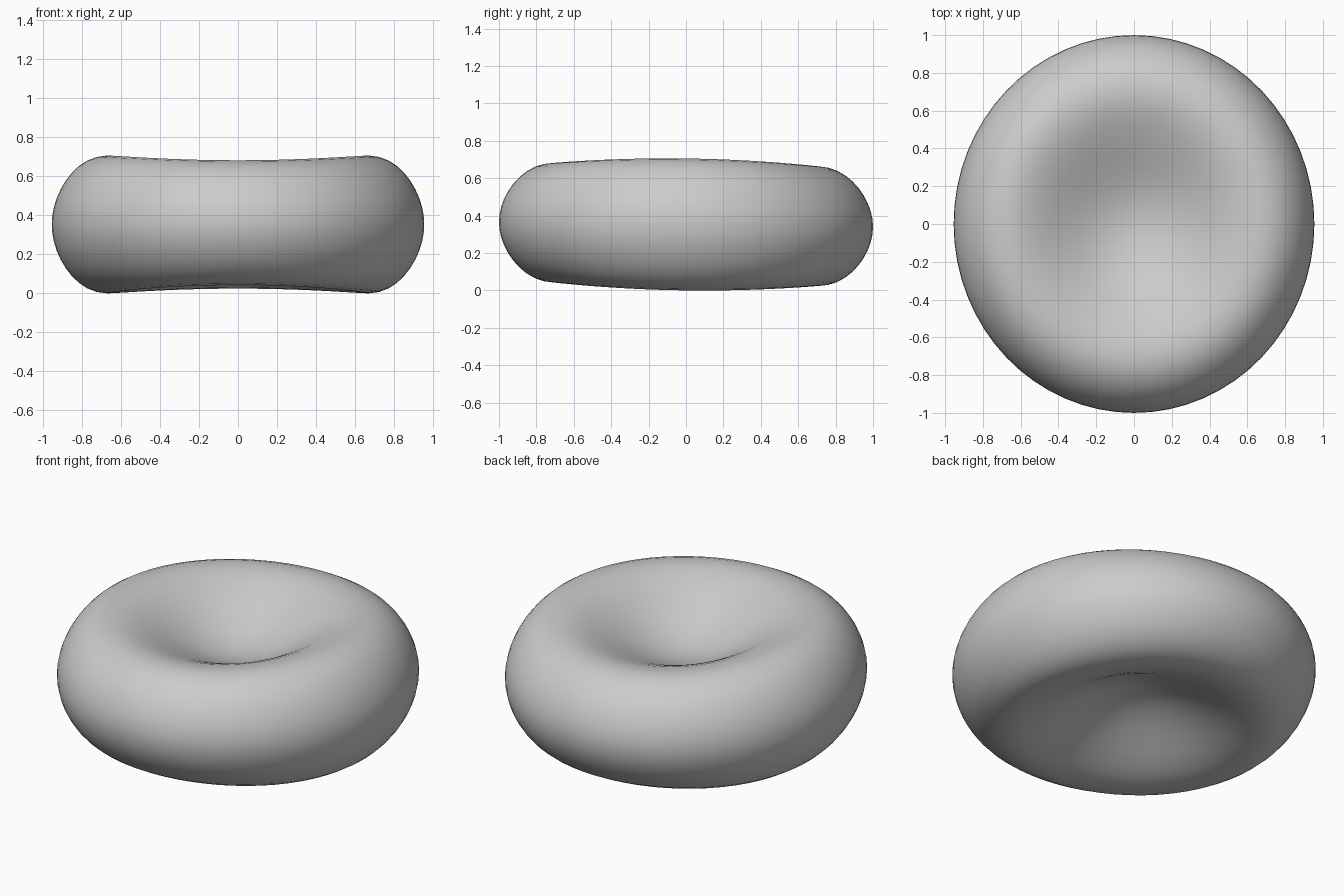
import bpy
import math

# Remove the default cube only
cube = bpy.data.objects.get("Cube")
if cube:
    bpy.data.objects.remove(cube, do_unlink=True)

HALF_WIDTH, HALF_DEPTH, MID_HEIGHT = 0.955, 1.0, 0.355

# Single plain grey
grey = bpy.data.materials.new("soft grey")
colour = (0.6, 0.6, 0.6, 1.0)
grey.diffuse_color = colour
grey.use_nodes = True
for node in grey.node_tree.nodes:
    if node.type == 'BSDF_PRINCIPLED':
        node.inputs["Base Color"].default_value = colour
        node.inputs["Roughness"].default_value = 0.6

# Biconcave disc: a unit sphere whose height is reshaped by its radius
bpy.ops.mesh.primitive_uv_sphere_add(segments=64, ring_count=40, radius=1)
disc = bpy.context.object
disc.name = "biconcave_disc"
disc.data.name = "biconcave_disc"
for v in disc.data.vertices:
    x, y, z = v.co
    rr = x * x + y * y
    # dimpled thickness profile, thick at the rim and thin in the middle
    thickness = 0.5 * (0.207 + 2.003 * rr - 1.123 * rr * rr)
    # rim is a little taller on the left and right than front and back
    rim = 1.025 + 0.05 * (x * x - y * y)/ max(rr, 0.25)
    v.co = (x * HALF_WIDTH, y * HALF_DEPTH,
            MID_HEIGHT + z * thickness * rim - 0.013 * y)

# Rest exactly on the ground
lowest = min(v.co.z for v in disc.data.vertices)
for v in disc.data.vertices:
    v.co.z -= lowest

disc.data.materials.append(grey)
bpy.ops.object.shade_smooth()
